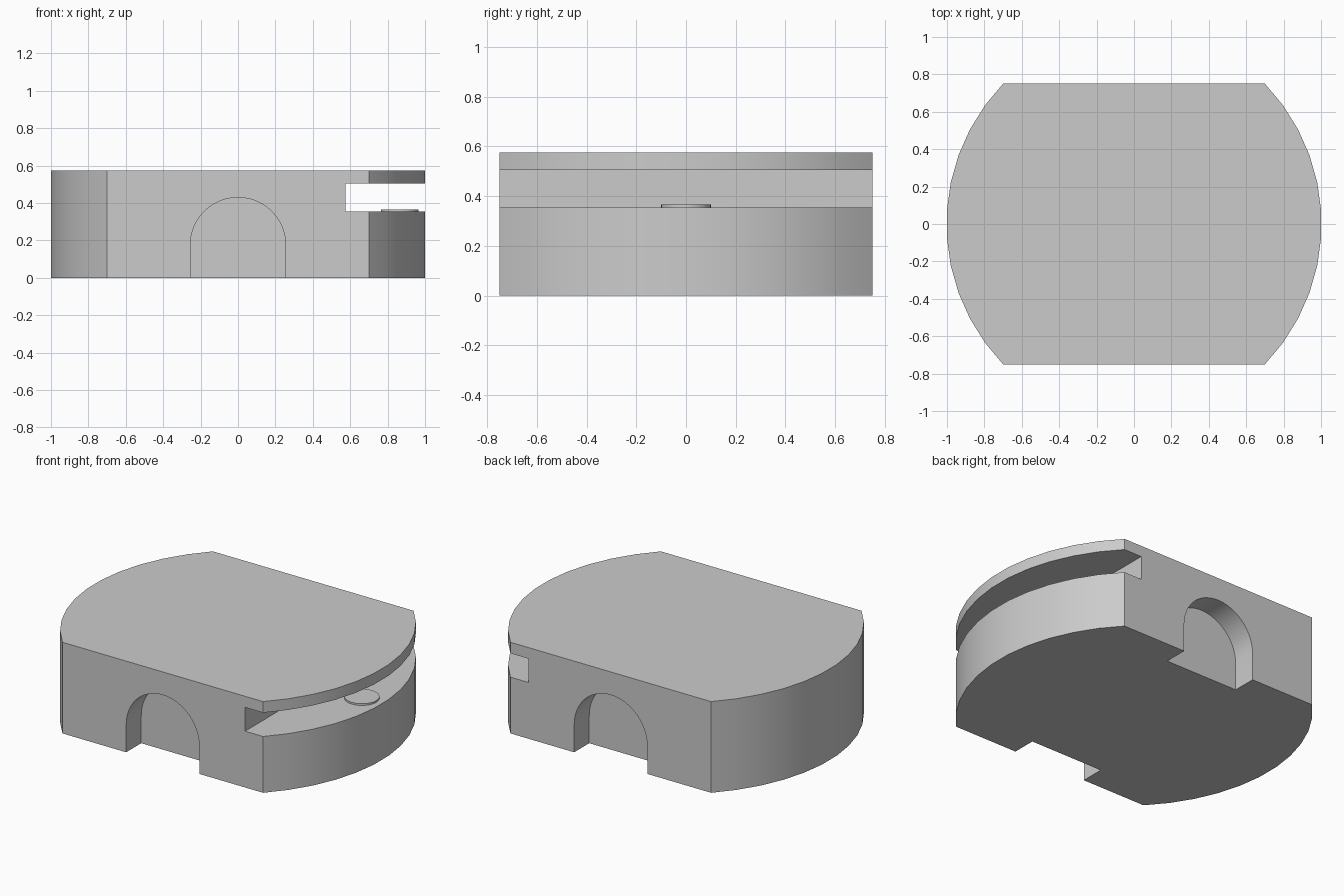
import bpy
import bmesh
import math
from mathutils import Matrix, Vector

if "Cube" in bpy.data.objects:
    bpy.data.objects.remove(bpy.data.objects["Cube"], do_unlink=True)

HEIGHT, HALF_DEPTH = 0.575, 0.75
SLOT_FLOOR, SLOT_ROOF, SLOT_WALL = 0.355, 0.505, 0.575

grey = bpy.data.materials.new("plain grey")
grey.use_nodes = True
grey.diffuse_color = (0.6, 0.6, 0.6, 1)
grey.node_tree.nodes["Principled BSDF"].inputs["Base Color"].default_value = (0.6, 0.6, 0.6, 1)


def arc(cx, cy, radius, start, end, steps):
    """Points on a circular arc, angles in radians."""
    angles = [start + (end - start) * i / steps for i in range(steps + 1)]
    return [(cx + radius * math.cos(a), cy + radius * math.sin(a)) for a in angles]


def prism(name, outline, depth, matrix=Matrix()):
    """Extrude a 2D outline along its local z, then place it."""
    bm = bmesh.new()
    base = bm.faces.new([bm.verts.new((x, y, 0)) for x, y in outline])
    top = bmesh.ops.extrude_face_region(bm, geom=[base])["geom"]
    moved = [g for g in top if isinstance(g, bmesh.types.BMVert)]
    bmesh.ops.translate(bm, verts=moved, vec=Vector((0, 0, depth)))
    bm.transform(matrix)
    bmesh.ops.recalc_face_normals(bm, faces=bm.faces)
    mesh = bpy.data.meshes.new(name)
    bm.to_mesh(mesh)
    bm.free()
    mesh.materials.append(grey)
    obj = bpy.data.objects.new(name, mesh)
    bpy.context.collection.objects.link(obj)
    return obj


def activate(obj):
    bpy.ops.object.select_all(action="DESELECT")
    obj.select_set(True)
    bpy.context.view_layer.objects.active = obj


def cut(target, cutter):
    """Subtract the cutter and remove it."""
    activate(target)
    mod = target.modifiers.new("cut", "BOOLEAN")
    mod.operation = "DIFFERENCE"
    mod.solver = "EXACT"
    mod.object = cutter
    bpy.ops.object.modifier_apply(modifier=mod.name)
    bpy.data.objects.remove(cutter, do_unlink=True)


# Body: flat front and back, bowed left and right sides
radius = 1.08
sweep = math.asin(HALF_DEPTH / radius)
bow = arc(0.7 - radius * math.cos(sweep), 0, radius, -sweep, sweep, 11)
body = prism("body", bow + [(-x, -y) for x, y in bow], HEIGHT)

# Slot running front to back through the left side
slot = [(SLOT_WALL, SLOT_FLOOR), (1.2, SLOT_FLOOR), (1.2, SLOT_ROOF), (SLOT_WALL, SLOT_ROOF)]
upright = Matrix.Rotation(math.pi / 2, 4, "X")
cut(body, prism("slot_cutter", slot, 2, Matrix.Translation((0, 1, 0)) @ upright))

# Shallow arched recesses in the front and back
arch = arc(0, 0.175, 0.255, 0, math.pi, 24) + [(-0.255, -0.1), (0.255, -0.1)]
for side in (-1, 1):
    centre = side * (HALF_DEPTH + 0.05)
    place = Matrix.Translation((0, centre + 0.2, 0)) @ upright
    cut(body, prism("arch_cutter", arch, 0.4, place))

# Low round button on the slot floor
disc = arc(0.865, 0, 0.1, 0, math.tau, 32)[:-1]
button = prism("button", disc, 0.012, Matrix.Translation((0, 0, SLOT_FLOOR - 0.001)))

for obj in (body, button):
    activate(obj)
    bpy.ops.object.shade_smooth_by_angle(angle=math.radians(30))
